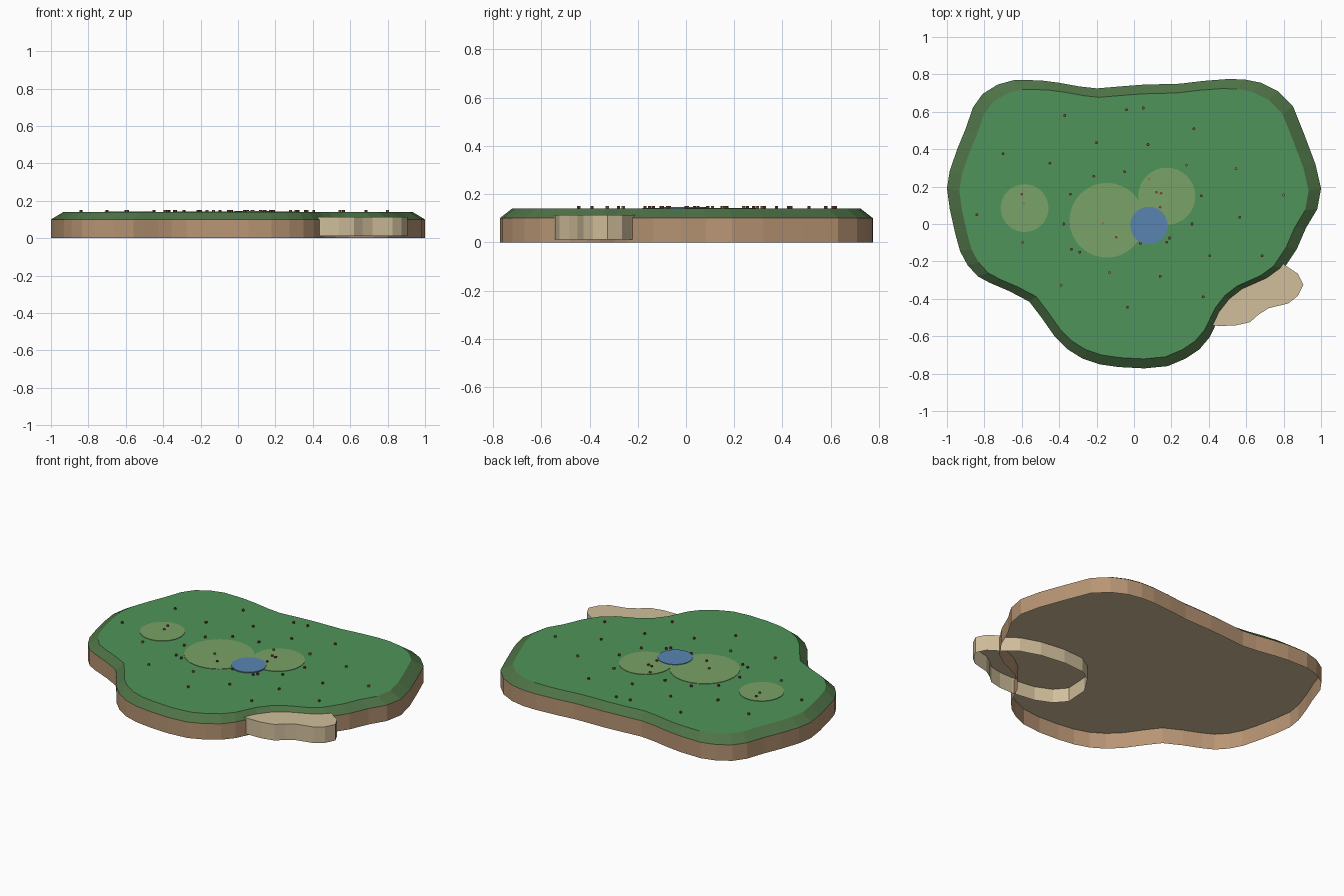
import bpy, bmesh, math

if "Cube" in bpy.data.objects:
    bpy.data.objects.remove(bpy.data.objects["Cube"])


def material(name, r, g, b):
    lin = [((c / 255 + 0.055) / 1.055) ** 2.4 for c in (r, g, b)]
    m = bpy.data.materials.new(name)
    m.diffuse_color = (*lin, 1)
    m.use_nodes = True
    m.node_tree.nodes["Principled BSDF"].inputs["Base Color"].default_value = m.diffuse_color
    return m


EARTH = material("brown_earth", 184, 149, 116)
SAND = material("sand", 209, 191, 156)
GRASS = material("grass_green", 80, 148, 90)
SLOPE = material("dark_grass", 78, 114, 70)
HILL = material("light_grass", 122, 162, 103)
WATER = material("pond_blue", 88, 132, 176)
RED = material("reddish_brown", 128, 66, 50)
TAN = material("pale_brown", 150, 122, 82)


def layers(name, rings, mats, slots, top=None, bottom=None):
    """Join rings of points into walls; slots gives the colour of each wall."""
    bm = bmesh.new()
    loops = [[bm.verts.new(p) for p in ring] for ring in rings]
    n = len(loops[0])
    for lo, hi, slot in zip(loops, loops[1:], slots):
        for i in range(n):
            j = (i + 1) % n
            bm.faces.new((lo[i], lo[j], hi[j], hi[i])).material_index = slot
    if top is not None:
        bm.faces.new(loops[-1]).material_index = top
    if bottom is not None:
        bm.faces.new(loops[0][::-1]).material_index = bottom
    mesh = bpy.data.meshes.new(name)
    bm.to_mesh(mesh)
    bm.free()
    for m in mats:
        mesh.materials.append(m)
    ob = bpy.data.objects.new(name, mesh)
    bpy.context.collection.objects.link(ob)
    return ob


def ring(points, z, s=1.0):
    return [(x * s, y * s, z) for x, y in points]


def disc(name, x, y, r, z0, z1, mat, sides=32):
    pts = [(x + r * math.cos(2 * math.pi * i / sides),
            y + r * math.sin(2 * math.pi * i / sides)) for i in range(sides)]
    layers(name, [ring(pts, z0), ring(pts, z1)], [mat], [0], 0, 0)


# Island coastline, anticlockwise from the east
coast = [(1, .19), (.97, .32), (.91, .48), (.85, .63), (.77, .71), (.68, .755),
         (.59, .773), (.5, .775), (.37, .765), (.245, .75), (.05, .745),
         (-.08, .735), (-.2, .725), (-.29, .735), (-.4, .755), (-.5, .768),
         (-.64, .77), (-.73, .745), (-.81, .695), (-.86, .625), (-.9, .51),
         (-.945, .4), (-.985, .285), (-1, .19), (-.985, .08), (-.955, -.055),
         (-.93, -.145), (-.89, -.22), (-.835, -.28), (-.77, -.315),
         (-.665, -.36), (-.56, -.415), (-.495, -.5), (-.425, -.6),
         (-.355, -.67), (-.275, -.72), (-.185, -.75), (-.08, -.765),
         (.055, -.772), (.18, -.76), (.275, -.72), (.35, -.67), (.405, -.605),
         (.465, -.48), (.52, -.41), (.59, -.355), (.725, -.295), (.8, -.24),
         (.87, -.135), (.92, -.02), (.98, .08)]

# Earth wall, open underneath
layers("earth_wall", [ring(coast, 0), ring(coast, .1)], [EARTH], [0])
# Grass with sloping rim and sandy underside
layers("grass_top", [ring(coast, .1), ring(coast, .14, .934)],
       [SLOPE, GRASS, SAND], [0], 1, 2)

# Beach running under the island, open underneath
beach = [(.905, -.325), (.875, -.265), (.815, -.225), (.72, -.15), (.6, -.11),
         (.44, -.09), (.3, -.1), (.22, -.15), (.15, -.26), (.14, -.41),
         (.2, -.48), (.3, -.525), (.45, -.545), (.54, -.543), (.62, -.525),
         (.665, -.485), (.72, -.45), (.825, -.425), (.875, -.385)]
layers("beach", [ring(beach, .012), ring(beach, .113)], [SAND], [0], 0)

# Low hills and pond
for i, (x, y, r) in enumerate([(-.145, .02, .2), (.175, .148, .153),
                               (-.585, .085, .128)]):
    disc(f"hill_{i + 1}", x, y, r, .13, .1425 + i * .0003, HILL)
disc("pond", .08, -.008, .1, .13, .146, WATER)

# Scattered stumps in two browns
red = [(-.37, .58), (-.04, .61), (.05, .62), (.32, .51), (-.2, .435),
       (.075, .425), (-.7, .375), (-.45, .325), (-.05, .28), (-.215, .255),
       (.36, .15), (-.6, .16), (-.34, .16), (.12, .17), (.145, .165),
       (.14, .09), (-.84, .05), (-.375, 0), (.31, 0), (.565, .035),
       (-.095, -.07), (.19, -.075), (.175, -.098), (.035, -.102),
       (-.335, -.135), (-.29, -.15), (.405, -.17), (.685, -.17),
       (.14, -.28), (.37, -.39), (-.035, -.445)]
tan = [(.28, .315), (.545, .295), (.08, .24), (.8, .155), (-.59, .11),
       (-.165, .005), (-.595, -.098), (-.13, -.26), (-.39, -.327)]
for name, spots, mat in (("stump", red, RED), ("pale_stump", tan, TAN)):
    for i, (x, y) in enumerate(spots):
        disc(f"{name}_{i + 1}", x, y, .008, .138, .15, mat, 6)
